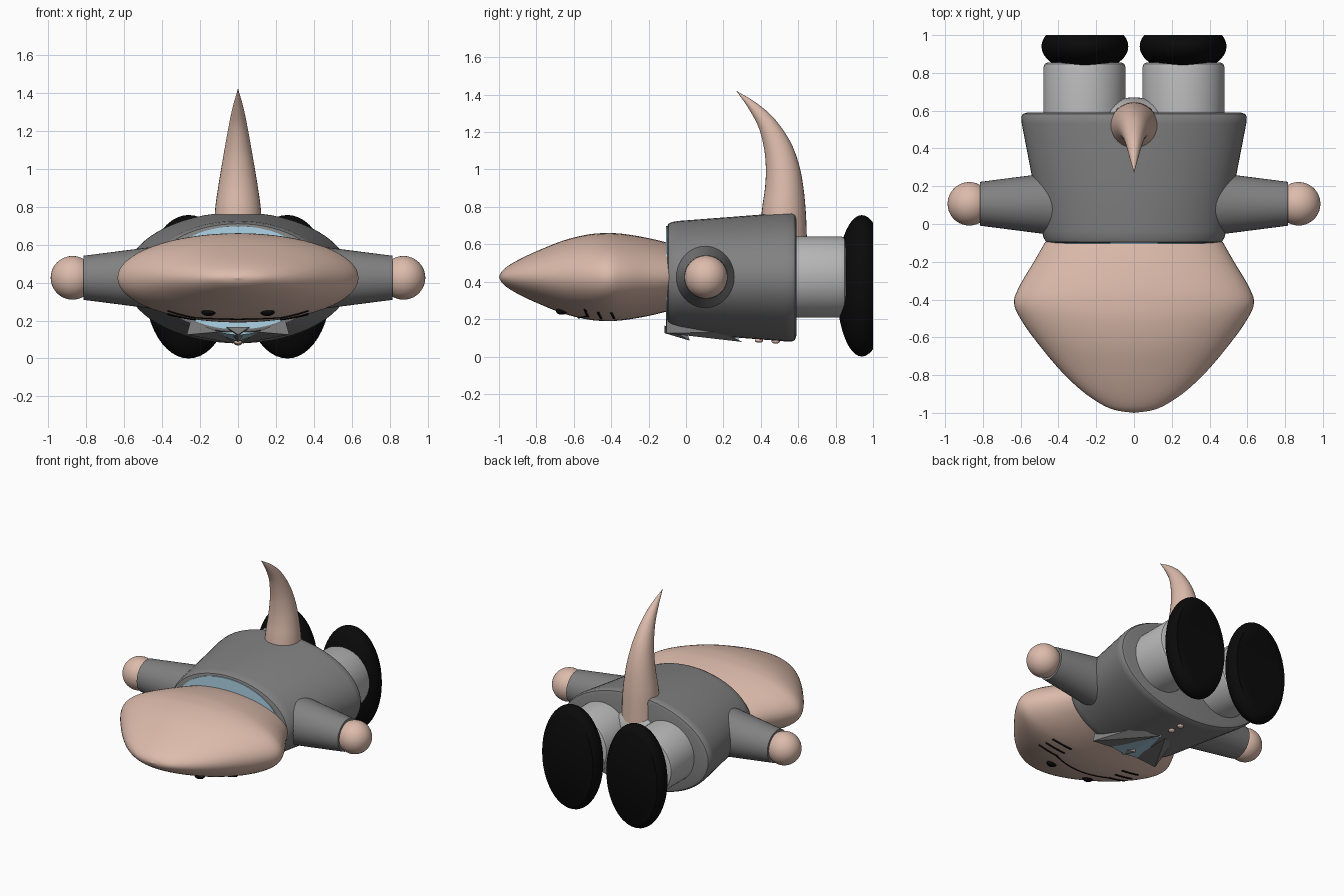
import bpy, bmesh, math
from mathutils import Vector, Matrix
from mathutils.bvhtree import BVHTree

if "Cube" in bpy.data.objects:
    bpy.data.objects.remove(bpy.data.objects["Cube"])

MID = 0.425  # height of the body axis


def material(name, r, g, b):
    m = bpy.data.materials.new(name)
    m.use_nodes = True
    m.diffuse_color = (r, g, b, 1)
    m.node_tree.nodes["Principled BSDF"].inputs["Base Color"].default_value = (r, g, b, 1)
    return m


SKIN = material("skin", 0.72, 0.5, 0.41)
JACKET = material("jacket grey", 0.22, 0.22, 0.22)
TROUSER = material("light grey", 0.48, 0.48, 0.48)
SHIRT = material("pale blue", 0.42, 0.66, 0.8)
BLACK = material("black", 0.003, 0.003, 0.003)


def finish(name, bm, mat, smooth=True):
    bmesh.ops.recalc_face_normals(bm, faces=bm.faces)
    me = bpy.data.meshes.new(name)
    bm.to_mesh(me)
    bm.free()
    me.materials.append(mat)
    ob = bpy.data.objects.new(name, me)
    bpy.context.collection.objects.link(ob)
    if smooth:
        bpy.ops.object.select_all(action="DESELECT")
        ob.select_set(True)
        bpy.context.view_layer.objects.active = ob
        bpy.ops.object.shade_smooth_by_angle(angle=math.radians(40))
    return ob


def spline(points, steps):
    """Catmull-Rom samples through the given vectors."""
    p = [Vector(q) for q in points]
    p = [2 * p[0] - p[1]] + p + [2 * p[-1] - p[-2]]
    out = []
    for a, b, c, d in zip(p, p[1:], p[2:], p[3:]):
        for i in range(steps):
            t = i / steps
            out.append(0.5 * (2 * b + (c - a) * t + (2 * a - 5 * b + 4 * c - d) * t * t
                              + (3 * b - a - 3 * c + d) * t ** 3))
    return out + [p[-2]]


def loft(name, sections, mat, x=0, steps=1, sides=48):
    """Skin elliptical sections (y, z, half width, half depth)."""
    s = spline(sections, steps)
    bm = bmesh.new()
    rings = []
    for i, (y, z, a, b) in enumerate(s):
        q, r = s[max(i - 1, 0)], s[min(i + 1, len(s) - 1)]
        t = Vector((r[0] - q[0], r[1] - q[1])).normalized()
        ring = []
        for k in range(sides):
            w = math.tau * k / sides
            u = max(b, 0.001) * math.sin(w)
            ring.append(bm.verts.new((x + max(a, 0.001) * math.cos(w), y - t.y * u, z + t.x * u)))
        rings.append(ring)
    for p, q in zip(rings, rings[1:]):
        for k in range(sides):
            n = (k + 1) % sides
            bm.faces.new((p[k], p[n], q[n], q[k]))
    bm.faces.new(rings[0])
    bm.faces.new(rings[-1])
    return finish(name, bm, mat)


def ball(name, loc, size, mat, cut_y=None):
    bm = bmesh.new()
    bmesh.ops.create_uvsphere(bm, u_segments=40, v_segments=24, radius=1)
    bmesh.ops.transform(bm, matrix=Matrix.Translation(loc) @ Matrix.Diagonal((*size, 1)), verts=bm.verts)
    if cut_y is not None:
        res = bmesh.ops.bisect_plane(bm, geom=bm.verts[:] + bm.edges[:] + bm.faces[:],
                                     plane_co=(0, cut_y, 0), plane_no=(0, 1, 0), clear_outer=True)
        bmesh.ops.edgeloop_fill(bm, edges=[e for e in res["geom_cut"] if isinstance(e, bmesh.types.BMEdge)])
    return finish(name, bm, mat)


def hull(name, points, mat):
    bm = bmesh.new()
    for p in points:
        bm.verts.new(p)
    bmesh.ops.convex_hull(bm, input=bm.verts)
    return finish(name, bm, mat, smooth=False)


# Flattened, pointed head
head_profile = [(-1, 0, 0), (-0.985, 0.1, 0.03), (-0.95, 0.18, 0.06), (-0.88, 0.28, 0.1),
                (-0.78, 0.385, 0.146), (-0.65, 0.495, 0.197), (-0.52, 0.59, 0.228),
                (-0.42, 0.635, 0.235), (-0.33, 0.607, 0.23), (-0.2, 0.53, 0.208),
                (-0.08, 0.46, 0.178), (0, 0.4, 0.15)]
head = loft("head", [(y, MID, a, b) for y, a, b in head_profile], SKIN, steps=5, sides=64)

# Jacket body with rounded rims
torso_profile = [(-0.1, 0.44, 0.268), (-0.094, 0.465, 0.285), (-0.075, 0.478, 0.294), (-0.04, 0.487, 0.3),
                 (0.25, 0.54, 0.322), (0.53, 0.594, 0.344), (0.565, 0.597, 0.345),
                 (0.583, 0.588, 0.336), (0.59, 0.565, 0.315)]
loft("jacket", [(y, MID, a, b) for y, a, b in torso_profile], JACKET, sides=64)

# Shirt collar showing at the neck, and hips behind
loft("shirt_collar", [(-0.106, MID, 0.417, 0.272), (-0.05, MID, 0.417, 0.272)], SHIRT)
ball("hips", (0, 0.55, 0.45), (0.2, 0.12, 0.21), TROUSER)

# Curved tail rising from the back
loft("tail", [(0.52, 0.58, 0.128, 0.128), (0.523, 0.77, 0.122, 0.118), (0.525, 0.9, 0.105, 0.103),
              (0.516, 1.01, 0.087, 0.09), (0.49, 1.12, 0.068, 0.074), (0.435, 1.24, 0.046, 0.05),
              (0.36, 1.335, 0.025, 0.027), (0.27, 1.42, 0, 0)], SKIN, steps=5, sides=32)

# Surface lookup for placing the face on the underside of the head
lookup = bmesh.new()
lookup.from_mesh(head.data)
tree = BVHTree.FromBMesh(lookup)
lookup.free()


def under_head(x, y):
    return tree.ray_cast(Vector((x, y, -1)), Vector((0, 0, 1)))[0]


def stroke(name, points, width):
    cu = bpy.data.curves.new(name, "CURVE")
    cu.dimensions = "3D"
    cu.bevel_depth = width
    cu.bevel_resolution = 1
    cu.use_fill_caps = True
    sp = cu.splines.new("POLY")
    sp.points.add(len(points) - 1)
    for p, (x, y) in zip(sp.points, points):
        p.co = (*under_head(x, y), 1)
    cu.materials.append(BLACK)
    bpy.context.collection.objects.link(bpy.data.objects.new(name, cu))


stroke("mouth", [(i * 0.02, -0.575 + 0.9 * (i * 0.02) ** 2) for i in range(-11, 12)], 0.005)

# Mirrored parts
for side, word in ((1, "left"), (-1, "right")):
    # Leg and flat-soled shoe
    loft(word + "_leg", [(0.5, MID, 0.217, 0.217), (0.83, MID, 0.217, 0.217), (0.848, MID, 0.211, 0.211),
                         (0.856, MID, 0.195, 0.195)], TROUSER, x=0.262 * side)
    ball(word + "_shoe", (0.26 * side, 0.94, 0.378), (0.23, 0.135, 0.378), BLACK, cut_y=1)

    # Tapered sleeve and round hand
    bm = bmesh.new()
    bmesh.ops.create_cone(bm, cap_ends=True, segments=40, radius1=0.175, radius2=0.116, depth=0.46)
    bmesh.ops.transform(bm, verts=bm.verts, matrix=Matrix.Translation((0.585 * side, 0.107, MID))
                        @ Matrix.Rotation(side * math.pi / 2, 4, "Y"))
    finish(word + "_sleeve", bm, JACKET)
    ball(word + "_hand", (0.872 * side, 0.107, MID), (0.115, 0.115, 0.115), SKIN)

    # Eye and cheek strokes
    ball(word + "_eye", under_head(0.155 * side, -0.665), (0.037, 0.03, 0.02), BLACK)
    for i, y in enumerate((-0.525, -0.455, -0.385)):
        stroke(f"{word}_cheek_stroke_{i + 1}",
               [((0.22 + 0.03 * k) * side, y - 0.003 * k) for k in range(6)], 0.007)

    # Folded lapel
    hull(word + "_lapel", [(0.25 * side, -0.105, 0.2), (0.27 * side, -0.105, 0.125),
                           (0.1 * side, -0.105, 0.14), (0.02 * side, 0.3, 0.078),
                           (0.16 * side, 0.2, 0.13)], JACKET)

# Shirt front, tie knot and buttons
hull("shirt_front", [(-0.13, -0.1, 0.14), (0.13, -0.1, 0.14), (0, -0.1, 0.122), (0, 0.28, 0.088),
                     (0, 0.28, 0.15)], SHIRT)
hull("tie_knot", [(-0.06, -0.115, 0.165), (0.06, -0.115, 0.165), (0, -0.115, 0.125),
                  (0, 0.02, 0.085), (0, 0, 0.15)], JACKET)
for i, y in enumerate((0.39, 0.48)):
    ball(f"button_{i + 1}", (0, y, 0.086 - 0.06 * (y - 0.39)), (0.022, 0.022, 0.012), SKIN)
